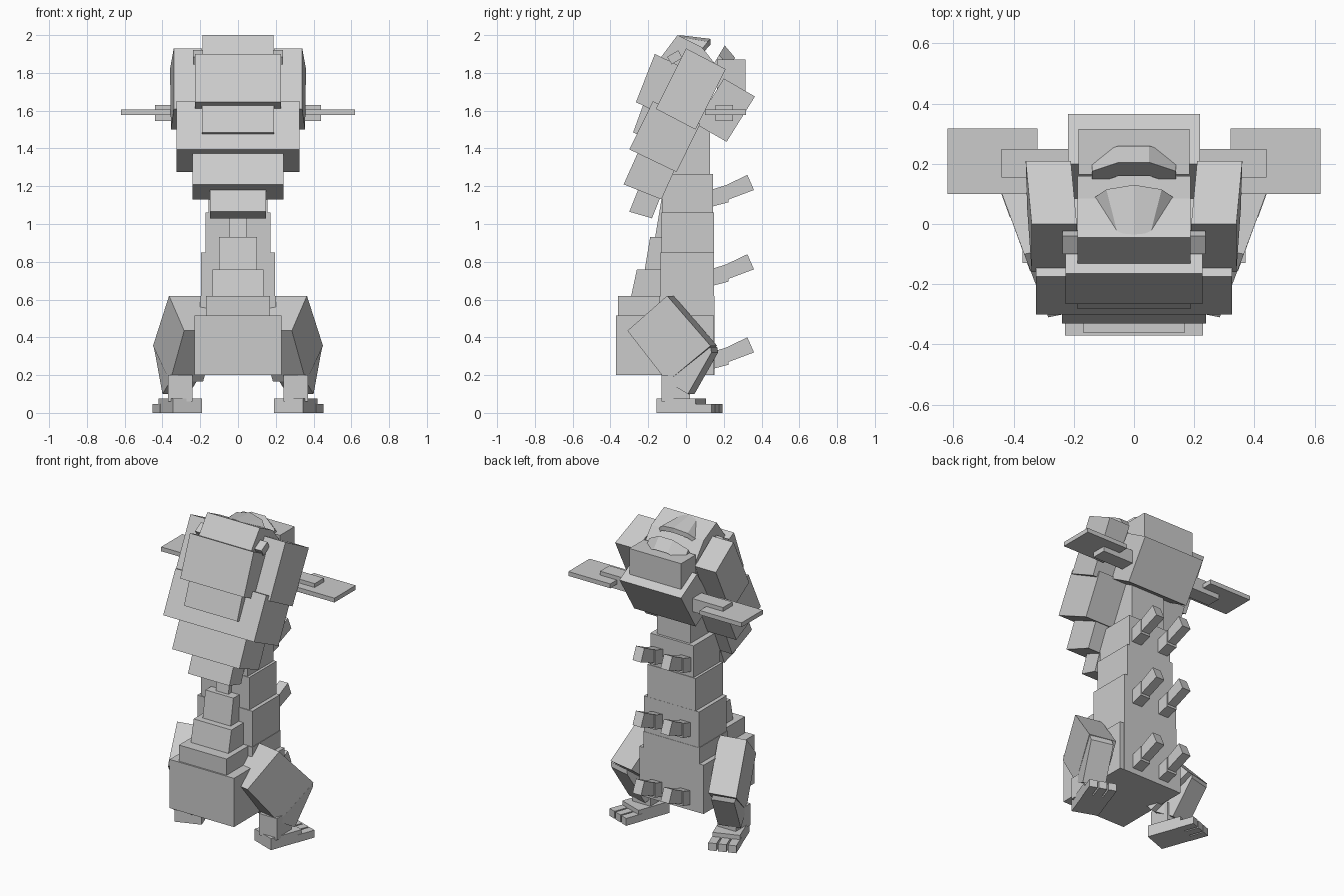
import bpy, bmesh
from math import radians
from mathutils import Vector, Matrix

cube = bpy.data.objects.get("Cube")
if cube:
    bpy.data.objects.remove(cube)

grey = bpy.data.materials.new("plain_grey")
grey.use_nodes = True
COLOUR = (0.6, 0.6, 0.6, 1)
grey.diffuse_color = COLOUR
grey.node_tree.nodes["Principled BSDF"].inputs["Base Color"].default_value = COLOUR


def solid(name, ring, offset, matrix=None, mirror=False):
    """Extrude a ring of 3D points along an offset; optionally add its mirror twin."""
    for sign, side in ((1, "left_"), (-1, "right_")) if mirror else ((1, ""),):
        bm = bmesh.new()
        base = [bm.verts.new(p) for p in ring]
        top = [bm.verts.new(Vector(p) + Vector(offset)) for p in ring]
        bm.faces.new(base)
        bm.faces.new(top)
        n = len(ring)
        for i in range(n):
            j = (i + 1) % n
            bm.faces.new((base[i], base[j], top[j], top[i]))
        if matrix:
            bm.transform(matrix)
        bm.transform(Matrix.Diagonal((sign, 1, 1, 1)))
        bmesh.ops.recalc_face_normals(bm, faces=bm.faces)
        mesh = bpy.data.meshes.new(side + name)
        bm.to_mesh(mesh)
        bm.free()
        mesh.materials.append(grey)
        bpy.context.collection.objects.link(bpy.data.objects.new(side + name, mesh))


def slab(name, x0, x1, profile, **kw):
    """Side profile in (y, z), spanning x0 to x1."""
    solid(name, [(x0, y, z) for y, z in profile], (x1 - x0, 0, 0), **kw)


def box(name, x0, x1, y0, y1, z0, z1, **kw):
    slab(name, x0, x1, [(y0, z0), (y1, z0), (y1, z1), (y0, z1)], **kw)


def tilted(name, half, top, bottom, depth):
    """Leaning block given its front edge and a depth vector, in (y, z)."""
    d = Vector(depth)
    t, b = Vector(top), Vector(bottom)
    slab(name, -half, half, [t, b, b + d, t + d])


# Stacked body
box("lower_body", -.2, .2, -.14, .15, .2, .62)
box("base_block", -.23, .23, -.37, .148, .2, .515)
box("waist", -.197, .197, -.135, .148, .62, .85)
box("chest", -.172, .172, -.13, .147, .85, 1.06)
box("upper_chest", -.155, .155, -.125, .143, 1.06, 1.265)
box("neck", -.12, .12, -.12, .127, 1.265, 1.6)

# Stepped belly
box("belly_step", -.17, .17, -.36, -.12, .5, .62)
tilted("belly_lower", .135, (-.26, .76), (-.29, .62), (.16, 0))
tilted("belly_middle", .1, (-.19, .93), (-.22, .75), (.12, 0))
tilted("belly_upper", .045, (-.13, 1.13), (-.165, .92), (.08, 0))

# Paired back spikes
for i, z in enumerate((.22, .66, 1.08)):
    slab(f"spike_base_{i}", .065, .135,
         [(.13, z + .01), (.225, z + .035), (.225, z + .13), (.13, z + .1)], mirror=True)
    slab(f"spike_tip_{i}", .07, .13,
         [(.2, z + .04), (.36, z + .1), (.325, z + .18), (.2, z + .12)], mirror=True)

# Leaning front shell
tilted("shell_main", .325, (-.175, 1.65), (-.3, 1.395), (.25, -.12))
tilted("shell_upper", .228, (-.165, 1.9), (-.265, 1.645), (.25, -.12))
tilted("shell_plate", .19, (-.22, 1.65), (-.28, 1.485), (.1, -.05))
tilted("shell_lower", .24, (-.245, 1.4), (-.33, 1.21), (.2, -.08))
tilted("shell_tail", .148, (-.25, 1.19), (-.3, 1.065), (.12, -.035))

# Shoulder plates beside the head
solid("shoulder_plate",
      [(.34, 0, 1.93), (.36, .21, 1.82), (.355, .05, 1.5), (.34, -.16, 1.61)],
      (-.15, 0, 0), mirror=True)

# Head
slab("head_top", -.188, .188, [(-.045, 2), (-.15, 1.86), (-.05, 1.72), (.16, 1.72), (.16, 1.84), (.085, 1.935)])
box("snout", -.185, .185, .165, .315, 1.65, 1.87)
slab("jaw", -.22, .22, [(.2, 1.77), (.365, 1.675), (.215, 1.435), (.05, 1.53)])
slab("temple_tab", .18, .238, [(-.1, 1.885), (-.04, 1.92), (-.02, 1.88), (-.075, 1.845)], mirror=True)

# Bent crest on the crown and arch on the snout
solid("crest_centre", [(0, -.035, 2), (.055, -.03, 1.99), (.092, .115, 1.965), (0, .13, 1.98)],
      (0, 0, -.03), mirror=True)
solid("crest_wing", [(.055, -.03, 1.99), (.092, .115, 1.965), (.165, .065, 1.9), (.125, -.03, 1.92)],
      (0, 0, -.03), mirror=True)
ARCH = [(.16, 1.87), (.205, 1.945), (.26, 1.88)]
slab("snout_arch", -.05, .05, ARCH)
solid("arch_leg", [(.05, y, z) for y, z in ARCH], (.09, -.03, -.05), mirror=True)

# Arms with flat paddles
box("arm", .18, .44, .155, .25, 1.545, 1.63, mirror=True)
box("paddle", .32, .62, .1, .317, 1.577, 1.605, mirror=True)

# Legs
solid("thigh", [(.285, -.31, .435), (.365, -.1, .62), (.45, .13, .355), (.36, -.1, .165)],
      (-.175, .035, 0), mirror=True)
solid("calf", [(.36, -.1, .165), (.447, .13, .35), (.44, .135, .32), (.4, .01, .1)],
      (-.14, .035, 0), mirror=True)
box("ankle", .24, .37, -.13, .02, .06, .2, mirror=True)

# Feet turned outwards, three toes each
turn = Matrix.Translation((.305, -.025, 0)) @ Matrix.Rotation(radians(-20), 4, "Z")
box("foot", -.083, .083, -.11, .11, 0, .075, matrix=turn, mirror=True)
for i in range(3):
    x = (i - 1) * .06
    box(f"toe_{i}", x - .025, x + .025, .08, .2, 0, .048, matrix=turn, mirror=True)
